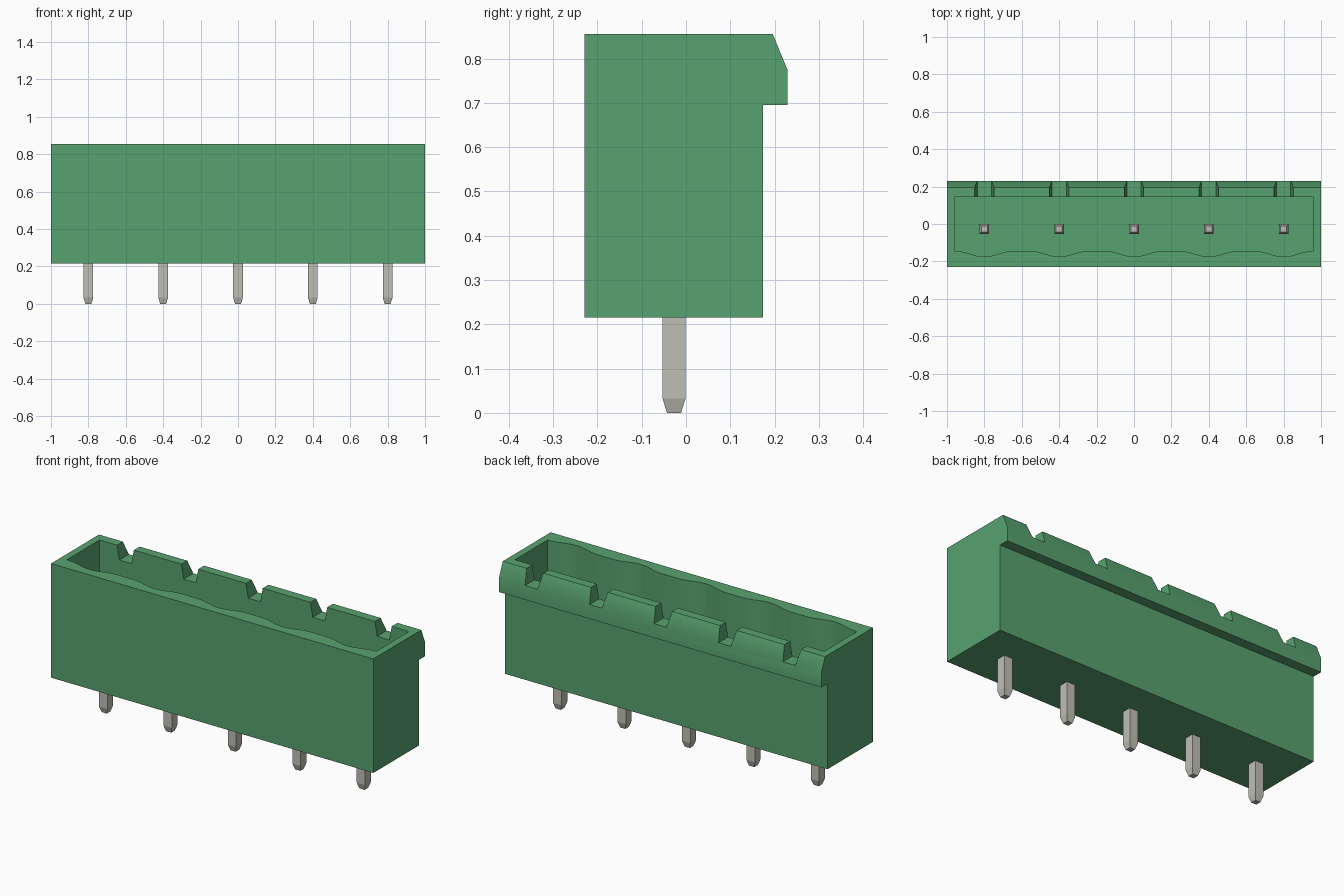
import bpy, bmesh, math
from mathutils import Vector

if "Cube" in bpy.data.objects:
    bpy.data.objects.remove(bpy.data.objects["Cube"], do_unlink=True)

PIN_X = [-0.8, -0.4, 0.0, 0.4, 0.8]
PIN_Y = -0.027
FLOOR, TOP = 0.35, 0.855


def material(name, rgb):
    m = bpy.data.materials.new(name)
    m.use_nodes = True
    m.diffuse_color = (*rgb, 1)
    bsdf = m.node_tree.nodes["Principled BSDF"]
    bsdf.inputs["Base Color"].default_value = (*rgb, 1)
    bsdf.inputs["Roughness"].default_value = 0.6
    return m


green = material("green plastic", (0.098, 0.362, 0.162))
metal = material("tinned metal", (0.527, 0.521, 0.462))


def add_prism(bm, points, direction):
    """Extrude a closed outline of 3D points along a direction."""
    face = bm.faces.new([bm.verts.new(p) for p in points])
    res = bmesh.ops.extrude_face_region(bm, geom=[face], use_keep_orig=True)
    verts = [g for g in res["geom"] if isinstance(g, bmesh.types.BMVert)]
    bmesh.ops.translate(bm, verts=verts, vec=Vector(direction))


def make_object(name, bm, mat):
    bmesh.ops.recalc_face_normals(bm, faces=bm.faces)
    mesh = bpy.data.meshes.new(name)
    bm.to_mesh(mesh)
    bm.free()
    mesh.materials.append(mat)
    obj = bpy.data.objects.new(name, mesh)
    bpy.context.collection.objects.link(obj)
    return obj


def select_only(obj):
    bpy.ops.object.select_all(action='DESELECT')
    obj.select_set(True)
    bpy.context.view_layer.objects.active = obj


def cut(target, cutter):
    cutter.hide_render = True
    mod = target.modifiers.new("cut", 'BOOLEAN')
    mod.operation = 'DIFFERENCE'
    mod.solver = 'EXACT'
    mod.object = cutter
    select_only(target)
    bpy.ops.object.modifier_apply(modifier=mod.name)
    bpy.data.objects.remove(cutter, do_unlink=True)


# Housing: side profile with an overhanging latch lip at the back
profile = [(-0.229, 0.215), (0.174, 0.215), (0.174, 0.695), (0.229, 0.695),
           (0.229, 0.775), (0.196, TOP), (-0.229, TOP)]
bm = bmesh.new()
add_prism(bm, [(-1, y, z) for y, z in profile], (2, 0, 0))
housing = make_object("housing", bm, green)

# Socket cavity: its front wall has a shallow scallop at each pin
outline = [(0.96, 0.145), (-0.96, 0.145), (-0.96, -0.145)]
HALF, STEPS = 0.15, 14
for px in PIN_X:
    for i in range(STEPS + 1):
        t = -1 + 2 * i / STEPS
        outline.append((px + HALF * t, -0.145 - 0.015 * (1 + math.cos(math.pi * t))))
outline.append((0.96, -0.145))
bm = bmesh.new()
add_prism(bm, [(x, y, FLOOR) for x, y in outline], (0, 0, 0.7))
cut(housing, make_object("cavity_cutter", bm, green))

# Keying notches through the back wall
bm = bmesh.new()
for px in PIN_X:
    # flanks continue above the rim at the same slope
    shape = [(-0.038, 0.775), (0.038, 0.775), (0.066, 0.935), (-0.066, 0.935)]
    add_prism(bm, [(px + x, 0.1, z) for x, z in shape], (0, 0.2, 0))
cut(housing, make_object("notch_cutter", bm, green))
select_only(housing)
bpy.ops.object.shade_smooth_by_angle(angle=math.radians(25))

# Square contact pins, tapered at both ends
for n, px in enumerate(PIN_X, 1):
    bm = bmesh.new()
    rings = []
    for z, r in [(0, 0.016), (0.033, 0.026), (0.575, 0.026), (0.605, 0.016)]:
        rings.append([bm.verts.new((px + sx * r, PIN_Y + sy * r, z))
                      for sx, sy in [(-1, -1), (1, -1), (1, 1), (-1, 1)]])
    for a, b in zip(rings, rings[1:]):
        for i in range(4):
            j = (i + 1) % 4
            bm.faces.new((a[i], a[j], b[j], b[i]))
    bm.faces.new(rings[0])
    bm.faces.new(rings[-1])
    make_object(f"contact_pin_{n}", bm, metal)
